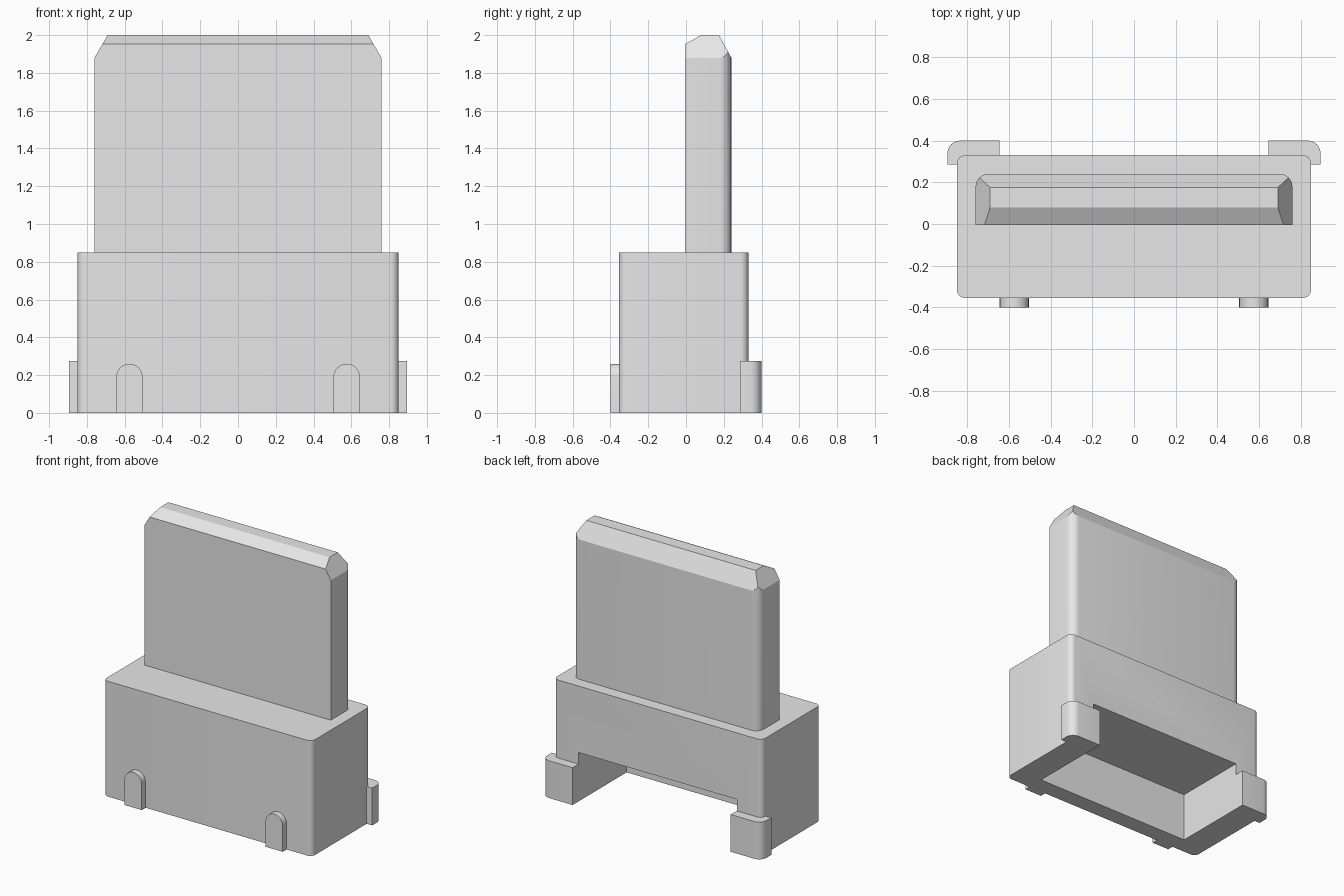
import bpy, bmesh, math
from mathutils import Vector

cube = bpy.data.objects.get("Cube")
if cube:
    bpy.data.objects.remove(cube, do_unlink=True)

grey = bpy.data.materials.new("plain_grey")
grey.use_nodes = True
grey.diffuse_color = (0.8, 0.8, 0.8, 1)
grey.node_tree.nodes["Principled BSDF"].inputs["Base Color"].default_value = (0.8, 0.8, 0.8, 1)


def outline(corners, steps=6):
    """Polygon from (u, v, radius) corners; right-angled corners may be rounded."""
    pts = []
    for i, (u, v, r) in enumerate(corners):
        p = Vector((u, v))
        if r == 0:
            pts.append(p)
            continue
        to_prev = (Vector(corners[i - 1][:2]) - p).normalized()
        to_next = (Vector(corners[(i + 1) % len(corners)][:2]) - p).normalized()
        centre = p + r * (to_prev + to_next)
        for k in range(steps + 1):
            t = math.pi / 2 * k / steps
            pts.append(centre - r * (to_next * math.cos(t) + to_prev * math.sin(t)))
    return pts


def prism(name, corners, low, high, along="z", cuts=()):
    """Extrude an outline along z or y, then slice off (point, normal) planes."""
    bm = bmesh.new()
    place = (lambda p: (p.x, p.y, low)) if along == "z" else (lambda p: (p.x, low, p.y))
    shift = (0, 0, high - low) if along == "z" else (0, high - low, 0)
    face = bm.faces.new([bm.verts.new(place(p)) for p in outline(corners)])
    ext = bmesh.ops.extrude_face_region(bm, geom=[face], use_keep_orig=True)
    moved = [g for g in ext["geom"] if isinstance(g, bmesh.types.BMVert)]
    bmesh.ops.translate(bm, verts=moved, vec=shift)
    bmesh.ops.remove_doubles(bm, verts=bm.verts, dist=0.0005)
    for point, normal in cuts:
        cut = bmesh.ops.bisect_plane(bm, geom=bm.verts[:] + bm.edges[:] + bm.faces[:],
                                     plane_co=point, plane_no=normal, clear_outer=True)
        rim = [g for g in cut["geom_cut"] if isinstance(g, bmesh.types.BMEdge)]
        bmesh.ops.holes_fill(bm, edges=rim, sides=0)
    bmesh.ops.recalc_face_normals(bm, faces=bm.faces)
    mesh = bpy.data.meshes.new(name)
    bm.to_mesh(mesh)
    bm.free()
    mesh.materials.append(grey)
    ob = bpy.data.objects.new(name, mesh)
    bpy.context.collection.objects.link(ob)
    return ob


def smooth(ob):
    bpy.ops.object.select_all(action="DESELECT")
    ob.select_set(True)
    bpy.context.view_layer.objects.active = ob
    bpy.ops.object.shade_smooth_by_angle(angle=math.radians(20))


def box(x, y0, y1, front_r, back_r):
    return [(-x, y0, front_r), (x, y0, front_r), (x, y1, back_r), (-x, y1, back_r)]


# Housing with a pocket open to the bottom and the back
housing = prism("housing", box(0.85, -0.355, 0.33, 0.04, 0.04), 0, 0.85)
pocket = prism("pocket_cutter", box(0.645, -0.23, 0.5, 0, 0), -0.1, 0.36)
pocket.hide_render = True
mod = housing.modifiers.new("pocket", "BOOLEAN")
mod.operation = "DIFFERENCE"
mod.solver = "EXACT"
mod.object = pocket
bpy.context.view_layer.objects.active = housing
bpy.ops.object.modifier_apply(modifier=mod.name)
bpy.data.objects.remove(pocket, do_unlink=True)
smooth(housing)

# Upright blade with bevelled top edges and rounded back corners
bevels = [((0, -0.01, 1.95), (0, -0.05, 0.09)),
          ((0, 0.24, 1.88), (0, 0.12, 0.065)),
          ((0.76, 0, 1.88), (0.12, 0, 0.07)),
          ((-0.76, 0, 1.88), (-0.12, 0, 0.07))]
smooth(prism("blade", box(0.76, -0.005, 0.24, 0, 0.06), 0.85, 2, cuts=bevels))

for side, s in (("left", 1), ("right", -1)):
    # Hooked clip around each back corner
    hook = [(0.645, 0.31, 0), (0.645, 0.4, 0), (0.895, 0.4, 0.06),
            (0.895, 0.285, 0), (0.83, 0.285, 0), (0.83, 0.31, 0)]
    smooth(prism(side + "_corner_clip", [(s * x, y, r) for x, y, r in hook], 0, 0.275))

    # Arched rib on the front
    arch = [(0.505, 0, 0), (0.505, 0.26, 0.07), (0.645, 0.26, 0.07), (0.645, 0, 0)]
    smooth(prism(side + "_front_rib", [(s * x, z, r) for x, z, r in arch],
                 -0.4, -0.35, along="y"))
